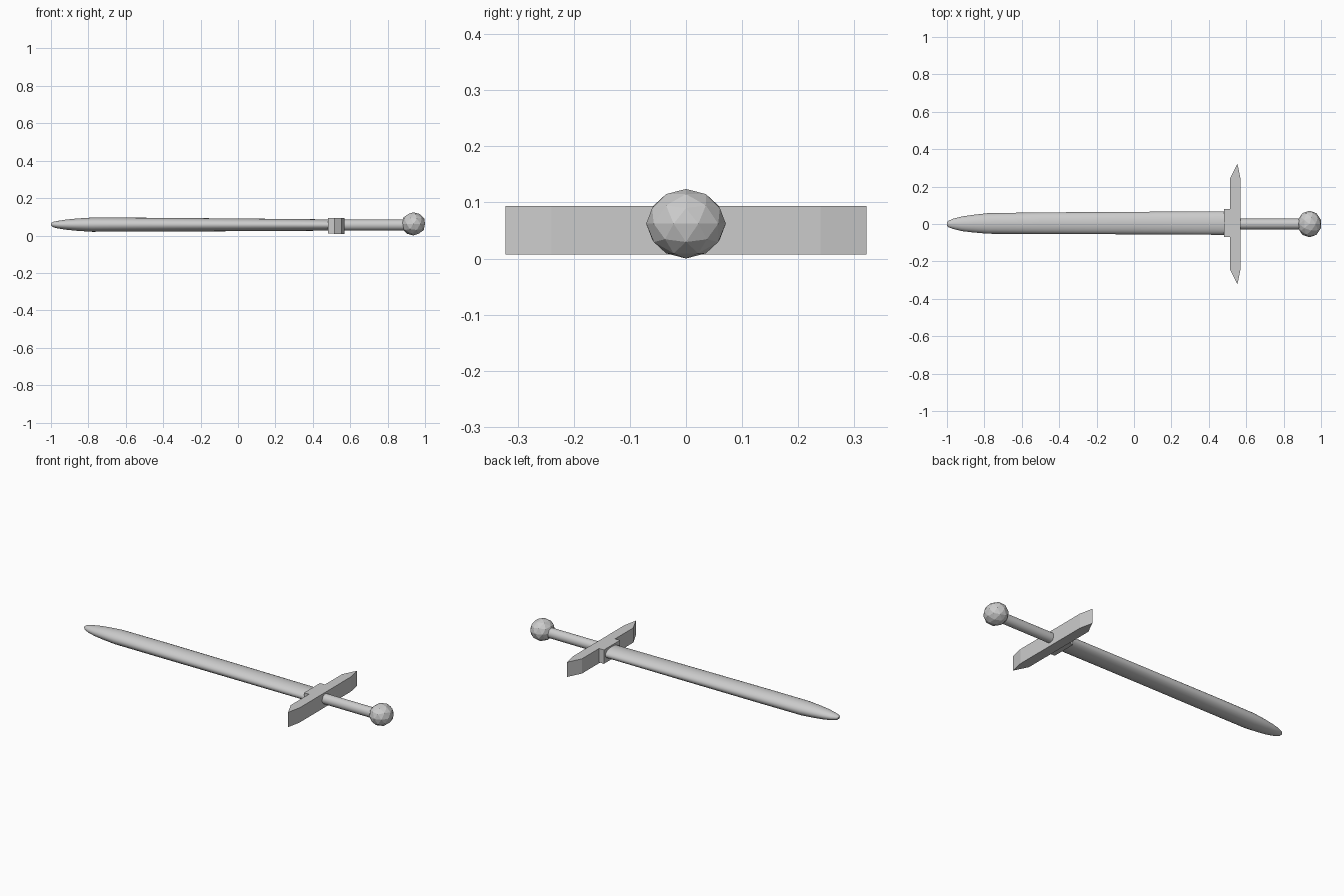
import bpy, bmesh, math
from mathutils import Matrix

if "Cube" in bpy.data.objects:
    bpy.data.objects.remove(bpy.data.objects["Cube"])

grey = bpy.data.materials.new("plain grey")
grey.use_nodes = True
grey.diffuse_color = (0.6, 0.6, 0.6, 1)
grey.node_tree.nodes["Principled BSDF"].inputs["Base Color"].default_value = grey.diffuse_color


def finish(name, bm, smooth=False):
    bmesh.ops.recalc_face_normals(bm, faces=bm.faces)
    mesh = bpy.data.meshes.new(name)
    bm.to_mesh(mesh)
    bm.free()
    mesh.materials.append(grey)
    obj = bpy.data.objects.new(name, mesh)
    bpy.context.collection.objects.link(obj)
    if smooth:
        bpy.ops.object.select_all(action='DESELECT')
        obj.select_set(True)
        bpy.context.view_layer.objects.active = obj
        bpy.ops.object.shade_smooth_by_angle(angle=math.radians(40))
    return obj


def loft(name, stations, sides):
    """Elliptical rings along x: (x, centre y, centre z, half width, half height)."""
    bm = bmesh.new()
    rings = []
    for x, cy, cz, ry, rz in stations:
        angles = [math.tau * i / sides for i in range(sides)]
        rings.append([bm.verts.new((x, cy + ry * math.cos(a), cz + rz * math.sin(a)))
                      for a in angles])
    for a, b in zip(rings, rings[1:]):
        for i in range(sides):
            j = (i + 1) % sides
            bm.faces.new((a[i], a[j], b[j], b[i]))
    bm.faces.new(rings[0])
    bm.faces.new(rings[-1])
    return finish(name, bm, True)


def prism(name, outline, z0, z1):
    """Flat outline in x and y, raised from z0 to z1."""
    bm = bmesh.new()
    face = bm.faces.new([bm.verts.new((x, y, z0)) for x, y in outline])
    top = bmesh.ops.extrude_face_region(bm, geom=[face])["geom"]
    bmesh.ops.translate(bm, vec=(0, 0, z1 - z0),
                        verts=[v for v in top if isinstance(v, bmesh.types.BMVert)])
    return finish(name, bm)


# Sheathed blade with a rounded, tapering tip
loft("blade", [
    (-1.0, 0, 0.06, 0.008, 0.006),
    (-0.99, 0, 0.059, 0.018, 0.014),
    (-0.965, 0.001, 0.058, 0.028, 0.02),
    (-0.92, 0.001, 0.058, 0.039, 0.027),
    (-0.86, 0.002, 0.058, 0.047, 0.033),
    (-0.78, 0.003, 0.058, 0.055, 0.038),
    (-0.5, 0.004, 0.058, 0.058, 0.037),
    (0.0, 0.005, 0.057, 0.06, 0.034),
    (0.5, 0.005, 0.056, 0.063, 0.03),
], 24)

# Collar and pointed crossguard
prism("collar", [(0.48, -0.07), (0.52, -0.07), (0.52, 0.08), (0.48, 0.08)], 0.012, 0.094)
half = [(0.57, 0.24), (0.553, 0.322), (0.512, 0.24)]
prism("crossguard", half + [(x, -y) for x, y in reversed(half)], 0.007, 0.094)

# Round grip
loft("grip", [(0.56, 0, 0.056, 0.029, 0.029), (0.91, 0, 0.056, 0.029, 0.029)], 24)

# Faceted pommel
bm = bmesh.new()
bmesh.ops.create_icosphere(bm, subdivisions=2, radius=1)
bmesh.ops.transform(bm, verts=bm.verts, matrix=Matrix.Translation((0.938, 0, 0.062))
                    @ Matrix.Diagonal((0.065, 0.071, 0.062, 1)))
finish("pommel", bm)
